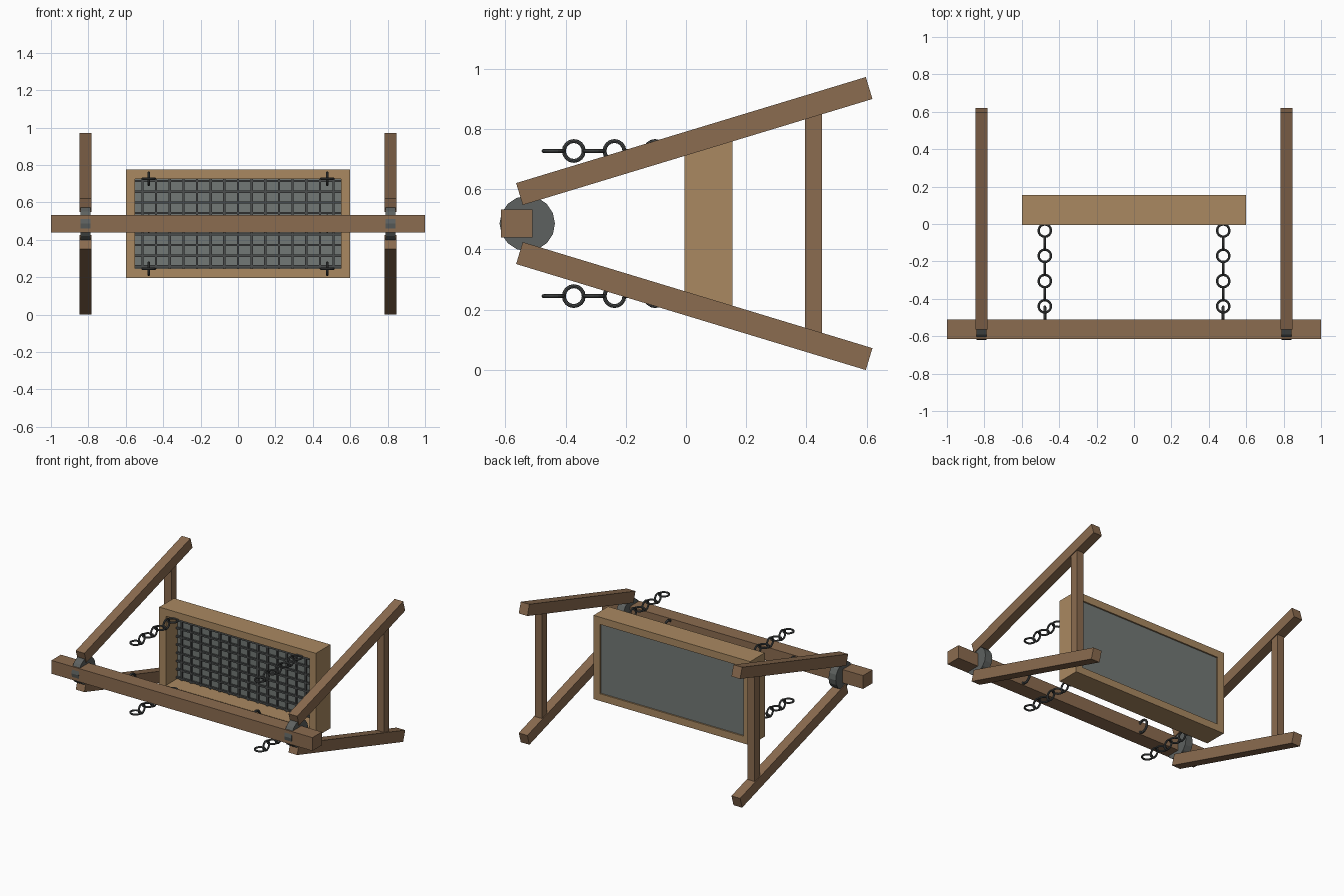
import bpy
from math import atan2, hypot, pi

if "Cube" in bpy.data.objects:
    bpy.data.objects.remove(bpy.data.objects["Cube"])

ZC = 0.486  # height of the symmetry axis


def mat(name, rgb):
    m = bpy.data.materials.new(name)
    m.diffuse_color = (*rgb, 1)
    m.use_nodes = True
    m.node_tree.nodes["Principled BSDF"].inputs["Base Color"].default_value = m.diffuse_color
    return m


WOOD = mat("wood", (0.26, 0.15, 0.08))
LIGHT = mat("light_wood", (0.40, 0.25, 0.12))
IRON = mat("iron", (0.11, 0.12, 0.115))
PANEL = mat("panel_grey", (0.17, 0.19, 0.18))
CHAIN = mat("chain_metal", (0.07, 0.075, 0.075))


def finish(name, m):
    o = bpy.context.object
    o.name = name
    o.data.materials.append(m)
    return o


def box(name, loc, size, m, rx=0):
    bpy.ops.mesh.primitive_cube_add(size=1, location=loc, rotation=(rx, 0, 0))
    o = finish(name, m)
    o.scale = size
    return o


def ring(name, loc, rot, major, minor):
    bpy.ops.mesh.primitive_torus_add(location=loc, rotation=rot, major_radius=major,
                                     minor_radius=minor, major_segments=16, minor_segments=8)
    return finish(name, CHAIN)


# top beam
box("beam", (0, -0.562, ZC), (2, 0.104, 0.092), WOOD)

# A-frames: splayed legs, crossbar and round bracket at each end
y0, y1, dz0, dz1 = -0.553, 0.608, 0.098, 0.45
for side, sx in (("left", -1), ("right", 1)):
    x = sx * 0.815
    for part, sz in (("upper", 1), ("lower", -1)):
        box(f"{side}_{part}_leg", (x, (y0 + y1) / 2, ZC + sz * (dz0 + dz1) / 2),
            (0.066, hypot(y1 - y0, dz1 - dz0), 0.076), WOOD, sz * atan2(dz1 - dz0, y1 - y0))
    box(f"{side}_crossbar", (x, 0.423, ZC), (0.055, 0.056, 0.73), WOOD)
    bpy.ops.mesh.primitive_cylinder_add(vertices=16, radius=0.092, depth=0.055,
                                        location=(x, -0.527, ZC), rotation=(0, pi / 2, 0))
    finish(f"{side}_bracket", IRON)

# tray frame
for s, a, b in ((-1, "left", "lower"), (1, "right", "upper")):
    box(f"{a}_tray_side", (s * 0.575, 0.075, ZC), (0.05, 0.16, 0.58), LIGHT)
    box(f"{b}_tray_side", (0, 0.075, ZC + s * 0.265), (1.1, 0.16, 0.05), LIGHT)

# tray panel with a grid of bars on its front
box("tray_panel", (0, 0.133, ZC), (1.1, 0.024, 0.48), PANEL)
for i in range(9):
    box("grid_bar_long", (0, 0.115, ZC + (i - 4) * 0.057), (1.1, 0.014, 0.012), CHAIN)
for i in range(15):
    box("grid_bar_short", ((i - 7) * 0.073, 0.115, ZC), (0.012, 0.012, 0.48), CHAIN)

# chains of alternating links, and eye rings on the beam
for sx in (-1, 1):
    x = sx * 0.477
    for sz in (-1, 1):
        for i in range(7):
            ring("chain_link", (x, -0.035 - i * 0.0675, ZC + sz * 0.241),
                 (0, pi / 2 if i % 2 else 0, 0), 0.033, 0.0065)
    ring("beam_eye", (x, -0.485, ZC), (0, pi / 2, 0), 0.042, 0.008)
